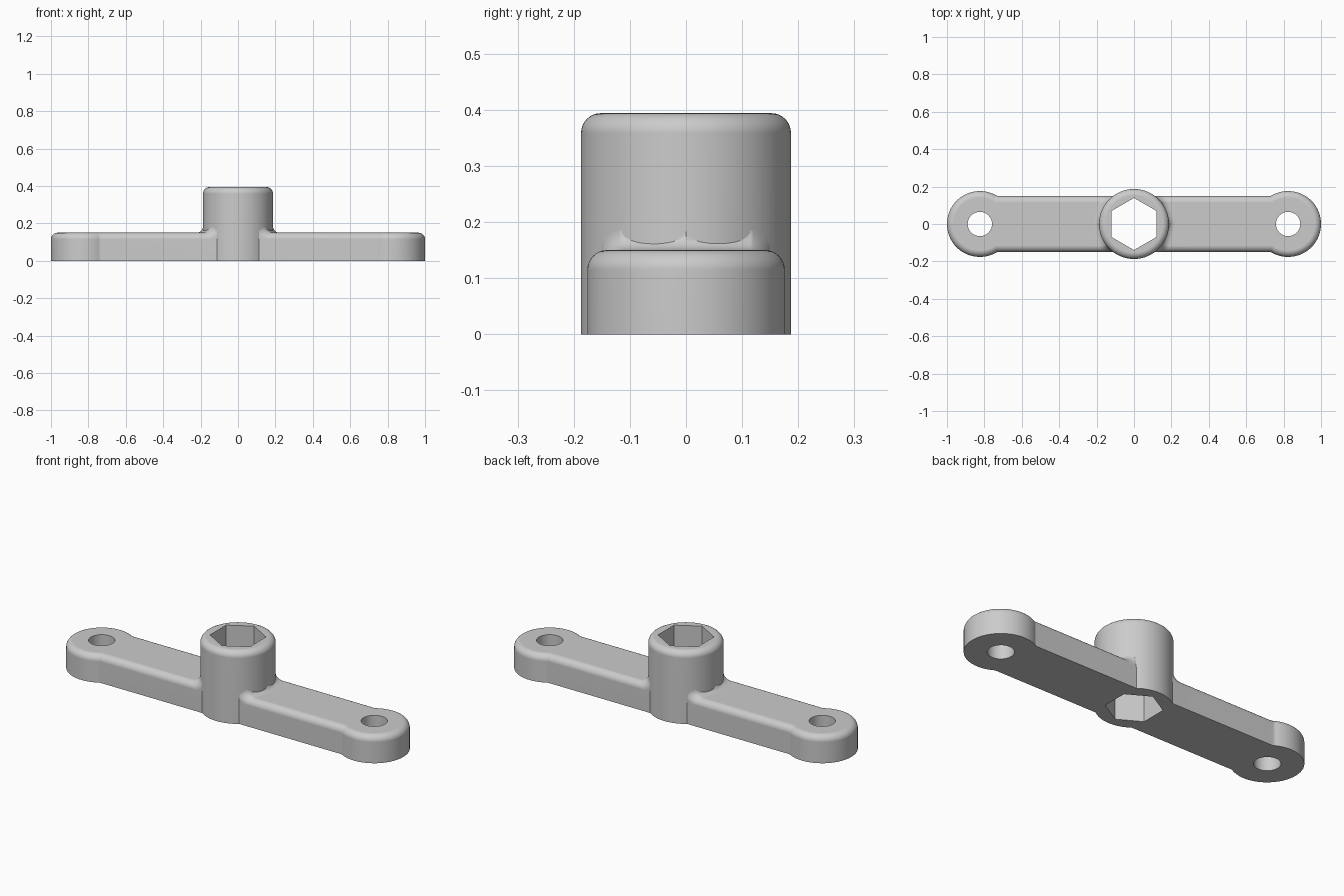
import bpy, bmesh, math

cube = bpy.data.objects.get("Cube")
if cube:
    bpy.data.objects.remove(cube)

ROUND = 0.035                       # radius of all rounded edges and fillets
ARM_W, ARM_H = 0.15, 0.15           # half width and height of the bar
END_X, END_R, HOLE_R = 0.824, 0.176, 0.065
HUB_R, HUB_H, HEX_R = 0.187, 0.394, 0.139

grey = bpy.data.materials.new("plain grey")
grey.use_nodes = True
colour = (0.6, 0.6, 0.6, 1)
grey.diffuse_color = colour
grey.node_tree.nodes["Principled BSDF"].inputs["Base Color"].default_value = colour


def circle(r, n, x=0, turn=0.0):
    return [(x + r * math.cos(turn + math.tau * i / n),
             r * math.sin(turn + math.tau * i / n)) for i in range(n)]


def make_object(name, bm):
    bmesh.ops.recalc_face_normals(bm, faces=bm.faces)
    mesh = bpy.data.meshes.new(name)
    bm.to_mesh(mesh)
    bm.free()
    mesh.materials.append(grey)
    obj = bpy.data.objects.new(name, mesh)
    bpy.context.collection.objects.link(obj)
    return obj


def loft(name, layers):
    """Closed solid through a stack of (outline, z) layers."""
    bm = bmesh.new()
    rings = [[bm.verts.new((x, y, z)) for x, y in pts] for pts, z in layers]
    for low, high in zip(rings, rings[1:]):
        for i in range(len(low)):
            j = (i + 1) % len(low)
            bm.faces.new((low[i], low[j], high[j], high[i]))
    bm.faces.new(rings[0][::-1])
    bm.faces.new(rings[-1])
    return make_object(name, bm)


def rounded_layers(outline, height, steps=8):
    """Straight wall with a rounded top edge; outline takes an inset."""
    layers = [(outline(0), 0)]
    for i in range(steps + 1):
        a = math.pi / 2 * i / steps
        layers.append((outline(ROUND * (1 - math.cos(a))),
                       height - ROUND + ROUND * math.sin(a)))
    return layers


def bar_outline(inset, n=48):
    r, w = END_R - inset, ARM_W - inset
    reach = math.pi - math.asin(w / r)
    arc = [(END_X + r * math.cos(a), r * math.sin(a))
           for a in (reach * (2 * i / n - 1) for i in range(n + 1))]
    return arc + [(-x, -y) for x, y in arc]


def combine(target, tool, operation):
    mod = target.modifiers.new(operation, 'BOOLEAN')
    mod.operation, mod.object, mod.solver = operation, tool, 'EXACT'
    bpy.context.view_layer.objects.active = target
    bpy.ops.object.modifier_apply(modifier=mod.name)
    bpy.data.objects.remove(tool)


def finish(obj):
    bpy.ops.object.select_all(action='DESELECT')
    obj.select_set(True)
    bpy.context.view_layer.objects.active = obj
    bpy.ops.object.shade_smooth_by_angle(angle=math.radians(30))
    mod = obj.modifiers.new("even shading", 'WEIGHTED_NORMAL')
    mod.keep_sharp = True


# Bar with round ends, joined to the tall hub
body = loft("bar_and_hub", rounded_layers(bar_outline, ARM_H))
hub = loft("hub", rounded_layers(lambda d: circle(HUB_R - d, 96), HUB_H))
combine(body, hub, 'UNION')

# Hexagonal socket and the two end holes
cutters = [circle(HEX_R, 6, 0, math.pi / 2)]
cutters += [circle(HOLE_R, 48, s * END_X) for s in (-1, 1)]
for pts in cutters:
    combine(body, loft("cutter", [(pts, -0.1), (pts, 0.5)]), 'DIFFERENCE')
finish(body)


def quarter(t):
    """Height lost on a quarter round, t from its tangent point."""
    t = min(max(t, 0), ROUND)
    return ROUND - math.sqrt(ROUND ** 2 - t ** 2)


# Concave fillets where the bar meets the hub, following the bar's round edge
def fillet(name, side, steps=10):
    w = ARM_W - 0.0003
    edge = [w - ROUND + ROUND * math.sin(math.pi / 2 * i / steps)
            for i in range(steps + 1)]
    ys = [-y for y in edge[::-1]] + [0] + edge
    ds = [ROUND * (1 - math.cos(math.pi / 2 * i / steps)) for i in range(steps + 1)]
    bm = bmesh.new()
    rows = []
    for d in [-0.01] + ds:
        row = []
        for y in ys:
            z = ARM_H + quarter(ROUND - max(d, 0)) - quarter(abs(y) - w + ROUND)
            x = math.sqrt((HUB_R + d) ** 2 - y * y)
            row.append(bm.verts.new((side * x, y, z)))
        rows.append(row)
    for a, b in zip(rows, rows[1:]):
        for i in range(len(ys) - 1):
            bm.faces.new((a[i], a[i + 1], b[i + 1], b[i]))
    # Skirt down into the bar
    rim = [e for e in bm.edges if e.is_boundary]
    skirt = bmesh.ops.extrude_edge_only(bm, edges=rim)["geom"]
    for v in skirt:
        if isinstance(v, bmesh.types.BMVert):
            v.co.z = 0.1
    bmesh.ops.holes_fill(bm, edges=[e for e in bm.edges if e.is_boundary])
    finish(make_object(name, bm))


fillet("left_fillet", 1)
fillet("right_fillet", -1)
